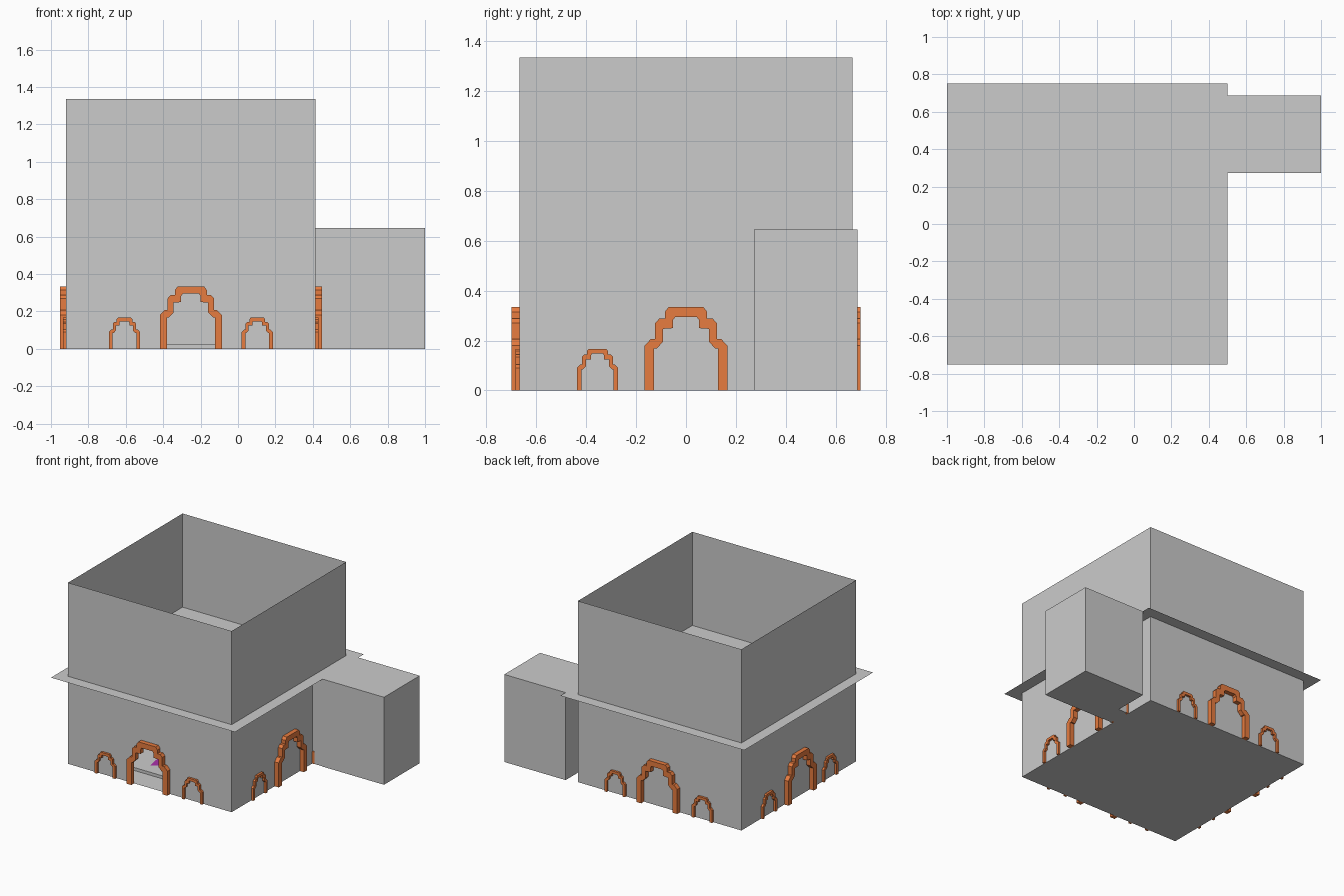
import bpy, bmesh, math
from mathutils import Matrix, Vector

if "Cube" in bpy.data.objects:
    bpy.data.objects.remove(bpy.data.objects["Cube"])

CX, H, TOP, SLAB = -0.252, 0.667, 1.335, 0.645


def material(name, rgb):
    m = bpy.data.materials.new(name)
    m.diffuse_color = (*rgb, 1)
    m.use_nodes = True
    m.node_tree.nodes["Principled BSDF"].inputs["Base Color"].default_value = m.diffuse_color
    return m


ORANGE = material("orange", (0.8, 0.2, 0.05))
PURPLE = material("purple", (0.4, 0.03, 0.4))


def finish(name, bm, mat=None, recalc=True):
    if recalc:
        bmesh.ops.recalc_face_normals(bm, faces=bm.faces[:])
    me = bpy.data.meshes.new(name)
    bm.to_mesh(me)
    bm.free()
    if mat:
        me.materials.append(mat)
    ob = bpy.data.objects.new(name, me)
    bpy.context.collection.objects.link(ob)
    return ob


def polygon(bm, pts):
    return bm.faces.new([bm.verts.new(p) for p in pts])


def box(name, x, y, z):
    bm = bmesh.new()
    size = (x[1] - x[0], y[1] - y[0], z[1] - z[0])
    mid = ((x[0] + x[1]) / 2, (y[0] + y[1]) / 2, (z[0] + z[1]) / 2)
    bmesh.ops.create_cube(bm, size=1, matrix=Matrix.Translation(mid) @ Matrix.Diagonal((*size, 1)))
    return finish(name, bm)


def grid(name, x, y, n, m):
    bm = bmesh.new()
    mat = Matrix.Translation(((x[0] + x[1]) / 2, (y[0] + y[1]) / 2, 0)) @ \
        Matrix.Diagonal(((x[1] - x[0]) / 2, (y[1] - y[0]) / 2, 1, 1))
    bmesh.ops.create_grid(bm, x_segments=n, y_segments=m, size=1, matrix=mat)
    return finish(name, bm, recalc=False)


# Right half of the stepped arch, from the ground to the crown
OUTER = [(.166, 0), (.166, .18), (.14, .207), (.124, .207), (.124, .27), (.107, .288),
         (.085, .288), (.085, .315), (.07, .334)]
INNER = [(.128, 0), (.128, .168), (.118, .168), (.092, .195), (.092, .247), (.052, .25),
         (.052, .283), (.043, .295)]


def full(half):
    return half + [(-x, z) for x, z in reversed(half)]


# Arch frame: extruded outline, standing outwards from a wall
def arch(name, side, along, scale):
    bm = bmesh.new()
    f = polygon(bm, [(x, 0, z) for x, z in full(OUTER) + full(INNER)[::-1]])
    ext = bmesh.ops.extrude_face_region(bm, geom=[f])
    for v in ext["geom"]:
        if isinstance(v, bmesh.types.BMVert):
            v.co.y -= 0.033
    bmesh.ops.scale(bm, vec=(scale,) * 3, verts=bm.verts[:])
    bmesh.ops.translate(bm, vec=(along, -H, 0), verts=bm.verts[:])
    bmesh.ops.rotate(bm, matrix=Matrix.Rotation(side * math.pi / 2, 3, 'Z'), verts=bm.verts[:])
    bmesh.ops.translate(bm, vec=(CX, 0, 0), verts=bm.verts[:])
    return finish(name, bm, ORANGE)


for i, side in enumerate(("front", "right", "back", "left")):
    arch(side + "_large_arch", i, 0, 1)
    for label, s in (("a", -1), ("b", 1)):
        arch(f"{side}_small_arch_{label}", i, s * 0.355, 0.5)

# Thin outer walls, open at the top, with a doorway in the front
bm = bmesh.new()
L, R = CX - H, CX + H
door = [(CX + x, -H, z) for x, z in full(INNER)]
polygon(bm, [(R, -H, 0), (R, -H, TOP), (L, -H, TOP), (L, -H, 0)] + door[::-1])
for a, b in (((R, -H), (R, H)), ((R, H), (L, H)), ((L, H), (L, -H))):
    polygon(bm, [(*a, 0), (*b, 0), (*b, TOP), (*a, TOP)])
bm.faces.ensure_lookup_table()
if bm.faces[0].normal.y > 0 or bm.faces[0].calc_center_median().y > 0:
    pass
bm.normal_update()
if bm.faces[0].normal.y > 0:
    bm.faces[0].normal_flip()
bmesh.ops.remove_doubles(bm, verts=bm.verts[:], dist=1e-4)
finish("walls", bm, recalc=False)

# Thin upper floor that overhangs the walls
bm = bmesh.new()
polygon(bm, [(-1, -.75, SLAB), (.5, -.75, SLAB), (.5, .75, SLAB), (-1, .75, SLAB)])
finish("upper_floor", bm, recalc=False)

# Ground floor tiles
grid("ground_floor", (L, R), (-H, H), 24, 24)

# Side room and the short passage that joins it to the main walls
box("side_room", (.5, 1), (.272, .688), (0, SLAB))
bm = bmesh.new()
polygon(bm, [(R, .275, 0), (.5, .275, 0), (.5, .275, SLAB), (R, .275, SLAB)])
polygon(bm, [(.5, .437, 0), (R, .437, 0), (R, .437, SLAB), (.5, .437, SLAB)])
polygon(bm, [(R, .437, 0), (.5, .437, 0), (.5, .275, 0), (R, .275, 0)])
finish("passage", bm, recalc=False)

# Low platform inside with a flat purple star
box("platform", (CX - .5, CX + .5), (-.5, .5), (0, .022))
bm = bmesh.new()
pts = []
for k in range(16):
    r, a = (.45 if k % 2 == 0 else .3), k * math.pi / 8 + math.pi / 8
    pts.append((CX + r * math.cos(a), r * math.sin(a), .024))
polygon(bm, pts)
finish("floor_star", bm, PURPLE, recalc=False)
